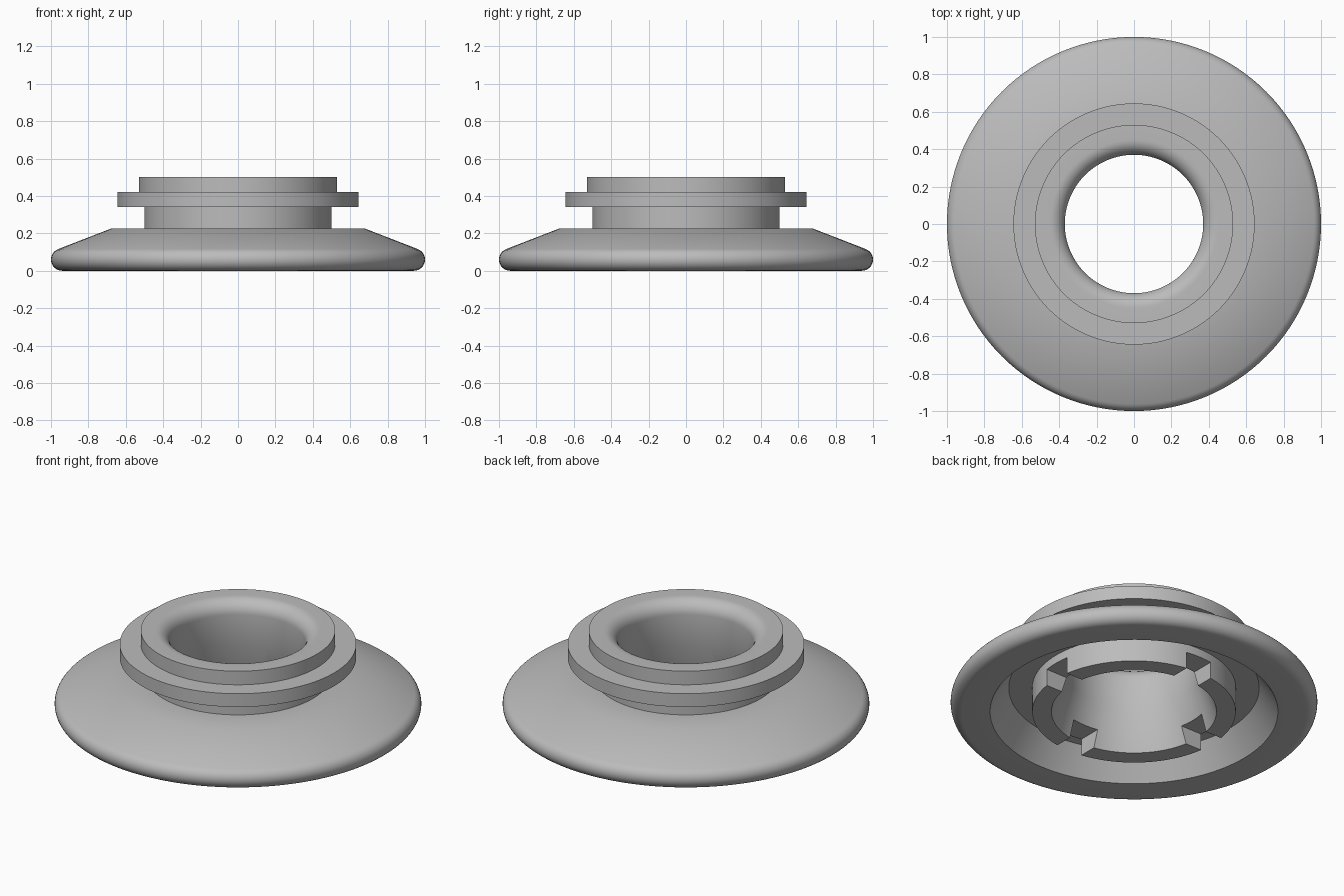
import bpy, bmesh, math
from math import sin, cos, radians, pi

cube = bpy.data.objects.get("Cube")
if cube:
    bpy.data.objects.remove(cube, do_unlink=True)

SEGMENTS = 128

gray = bpy.data.materials.new("plain gray")
gray.use_nodes = True
gray.diffuse_color = (0.5, 0.5, 0.5, 1)
gray.node_tree.nodes["Principled BSDF"].inputs["Base Color"].default_value = gray.diffuse_color


def arc(r, z, radius, start, end, steps):
    """Points of a circular arc in the radius/height plane."""
    angles = [radians(start + (end - start) * i / steps) for i in range(steps + 1)]
    return [(r + radius * cos(a), z + radius * sin(a)) for a in angles]


def lathe(name, profile):
    """Turn a closed profile around the vertical axis."""
    bm = bmesh.new()
    rings = []
    for i in range(SEGMENTS):
        a = 2 * pi * i / SEGMENTS
        rings.append([bm.verts.new((r * cos(a), r * sin(a), z)) for r, z in profile])
    n = len(profile)
    for i in range(SEGMENTS):
        here, there = rings[i], rings[(i + 1) % SEGMENTS]
        for j in range(n):
            k = (j + 1) % n
            bm.faces.new((here[j], there[j], there[k], here[k]))
    bmesh.ops.recalc_face_normals(bm, faces=bm.faces)
    mesh = bpy.data.meshes.new(name)
    bm.to_mesh(mesh)
    bm.free()
    mesh.materials.append(gray)
    obj = bpy.data.objects.new(name, mesh)
    bpy.context.collection.objects.link(obj)
    return obj


# Flange with rounded rim, stepped neck, flared bore and hollow underside
profile = [(0.785, 0)]
profile += arc(0.94, 0.06, 0.06, -90, 68, 14)
profile += [(0.68, 0.225), (0.50, 0.225), (0.50, 0.34), (0.645, 0.34),
            (0.645, 0.42), (0.53, 0.42), (0.53, 0.502)]
profile += arc(0.45, 0.422, 0.08, 90, 180, 10)
profile += [(0.37, 0.25), (0.45, 0), (0.555, 0), (0.555, 0.15), (0.683, 0.15)]
flange = lathe("flanged_collar", profile)

# Crossing slots through the lower sleeve
for size in ((1.24, 0.17, 0.2), (0.17, 1.24, 0.2)):
    bpy.ops.mesh.primitive_cube_add(size=1, location=(0, 0, 0))
    cutter = bpy.context.object
    cutter.name = "slot_cutter"
    cutter.scale = size
    cutter.hide_render = True
    cut = flange.modifiers.new("sleeve_slots", 'BOOLEAN')
    cut.operation = 'DIFFERENCE'
    cut.solver = 'EXACT'
    cut.object = cutter
    bpy.context.view_layer.update()
    bpy.ops.object.select_all(action='DESELECT')
    flange.select_set(True)
    bpy.context.view_layer.objects.active = flange
    bpy.ops.object.modifier_apply(modifier=cut.name)
    bpy.data.objects.remove(cutter, do_unlink=True)

flange.select_set(True)
bpy.context.view_layer.objects.active = flange
bpy.ops.object.shade_smooth_by_angle(angle=radians(30))
